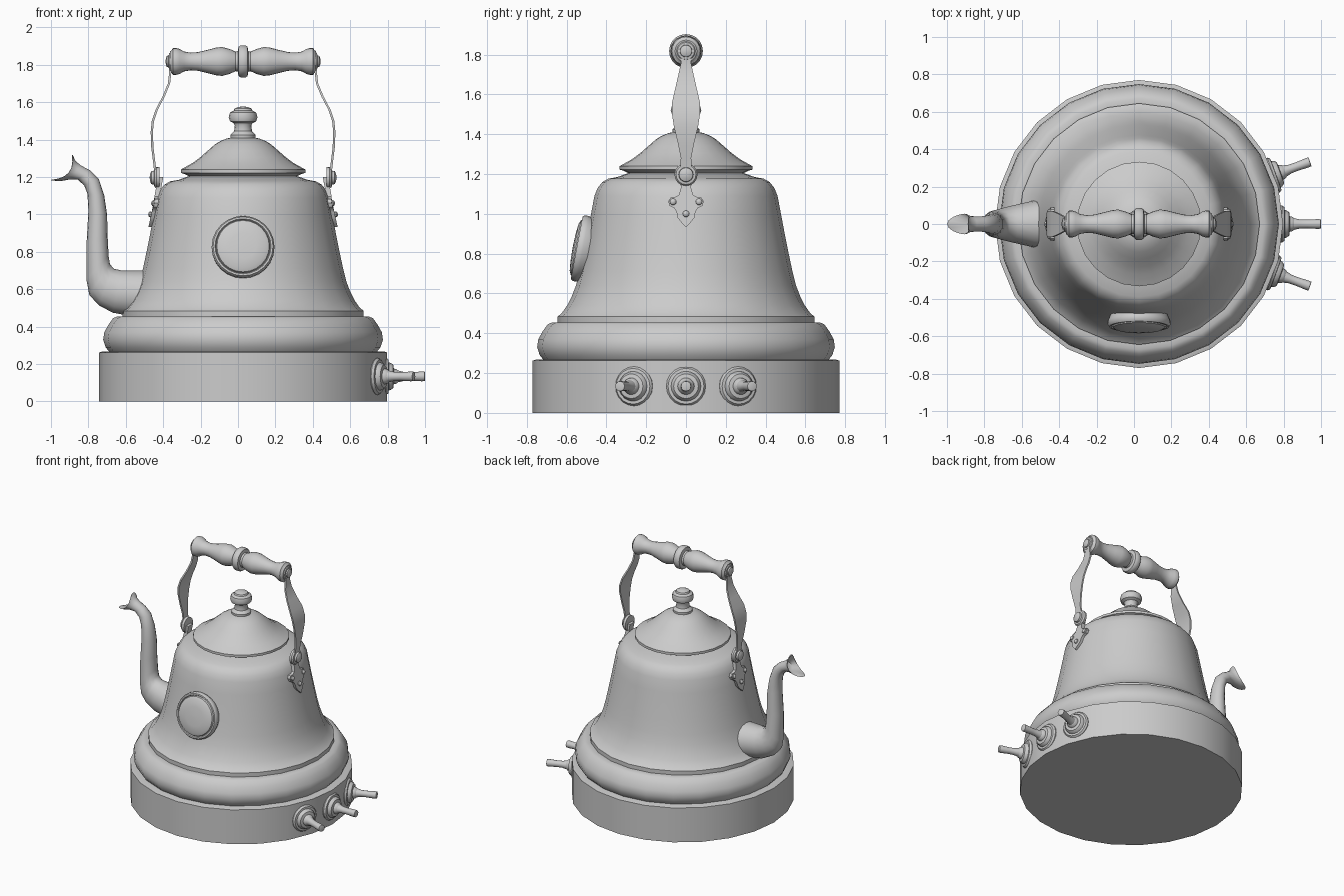
import bpy, bmesh, math
from mathutils import Vector, Matrix

CX = 0.027  # body axis sits slightly right of the model centre
metal = bpy.data.materials.new("plain grey metal")
metal.diffuse_color = (0.6, 0.6, 0.6, 1)


def finish(name, bm, angle=35):
    bmesh.ops.remove_doubles(bm, verts=bm.verts, dist=0.0004)
    bmesh.ops.recalc_face_normals(bm, faces=bm.faces)
    me = bpy.data.meshes.new(name)
    bm.to_mesh(me)
    bm.free()
    me.materials.append(metal)
    ob = bpy.data.objects.new(name, me)
    bpy.context.collection.objects.link(ob)
    bpy.ops.object.select_all(action='DESELECT')
    ob.select_set(True)
    bpy.context.view_layer.objects.active = ob
    bpy.ops.object.shade_smooth_by_angle(angle=math.radians(angle))
    return ob


def skin(name, rings, caps=True, angle=35):
    """Bridge equal closed rings of points."""
    bm = bmesh.new()
    vs = [[bm.verts.new(p) for p in ring] for ring in rings]
    n = len(vs[0])
    for a, b in zip(vs, vs[1:]):
        for i in range(n):
            j = (i + 1) % n
            bm.faces.new((a[i], a[j], b[j], b[i]))
    if caps:
        bm.faces.new(vs[0])
        bm.faces.new(vs[-1])
    return finish(name, bm, angle)


def lathe(name, profile, origin=(CX, 0, 0), axis=(0, 0, 1), seg=24, angle=35):
    """Spin (radius, height) points round an axis."""
    m = Matrix.Translation(origin) @ Vector(axis).to_track_quat('Z', 'Y').to_matrix().to_4x4()
    rings = [[m @ Vector((r * math.cos(k * math.tau / seg), r * math.sin(k * math.tau / seg), h))
              for k in range(seg)] for r, h in profile]
    return skin(name, rings, True, angle)


# base drum
lathe("base_drum", [(0.77, 0), (0.77, 0.262), (0.755, 0.267), (0.6, 0.267)])

# kettle body with rolled foot ring and rounded shoulder
lathe("kettle_body", [(0.6, 0.262), (0.715, 0.265), (0.735, 0.29), (0.748, 0.33), (0.742, 0.37),
                      (0.72, 0.41), (0.695, 0.445), (0.672, 0.455), (0.645, 0.455), (0.645, 0.485),
                      (0.625, 0.50), (0.597, 0.54), (0.572, 0.59), (0.553, 0.64), (0.535, 0.71),
                      (0.516, 0.80), (0.496, 0.90), (0.477, 1.0), (0.46, 1.09), (0.444, 1.13),
                      (0.42, 1.16), (0.39, 1.177), (0.345, 1.185), (0.29, 1.205)])

# lid
lathe("lid", [(0.27, 1.19), (0.29, 1.205), (0.315, 1.217), (0.333, 1.222), (0.333, 1.24), (0.315, 1.25),
              (0.27, 1.275), (0.23, 1.305), (0.19, 1.34), (0.15, 1.375), (0.12, 1.393),
              (0.085, 1.407), (0.03, 1.413)])
lathe("lid_knob", [(0.066, 1.40), (0.068, 1.425), (0.058, 1.435), (0.048, 1.445), (0.044, 1.475),
                   (0.05, 1.488), (0.07, 1.498), (0.077, 1.52), (0.07, 1.545), (0.05, 1.555),
                   (0.046, 1.566), (0.025, 1.575), (0.005, 1.577)], seg=16)

# round front badge, tilted with the wall
lathe("front_badge", [(0.155, -0.02), (0.168, 0.01), (0.168, 0.03), (0.16, 0.042), (0.15, 0.042),
                      (0.145, 0.034), (0.14, 0.046), (0.12, 0.055), (0.07, 0.060), (0.01, 0.062)],
      origin=(CX, -0.508, 0.822), axis=(0, -1, 0.19))

# spout: top edge x, z, bottom edge x, z, half width
SPOUT = [(-0.42, 0.70, -0.40, 0.44, 0.135), (-0.53, 0.70, -0.54, 0.45, 0.125),
         (-0.62, 0.70, -0.67, 0.475, 0.10), (-0.665, 0.71, -0.745, 0.515, 0.085),
         (-0.685, 0.735, -0.795, 0.57, 0.075), (-0.692, 0.78, -0.81, 0.65, 0.07),
         (-0.697, 0.88, -0.81, 0.84, 0.064), (-0.70, 1.0, -0.80, 1.02, 0.058),
         (-0.715, 1.10, -0.805, 1.11, 0.052), (-0.745, 1.19, -0.822, 1.155, 0.045),
         (-0.79, 1.235, -0.858, 1.187, 0.04), (-0.84, 1.262, -0.90, 1.187, 0.042),
         (-0.868, 1.285, -0.95, 1.178, 0.050), (-0.885, 1.32, -1.0, 1.182, 0.055)]


def spout_ring(tx, tz, bx, bz, w, pull=0.0, scale=1.0):
    c, h = Vector(((tx + bx) / 2, 0, (tz + bz) / 2)), Vector(((tx - bx) / 2, 0, (tz - bz) / 2))
    ring = []
    for k in range(16):
        a = k * math.tau / 16
        back = Vector((0.75, 0, -0.55)) * pull * math.sin(a) ** 2
        ring.append(c + scale * (h * math.cos(a) + Vector((0, w * math.sin(a), 0))) + back)
    return ring


rings = [spout_ring(*s) for s in SPOUT[:-2]]
rings += [spout_ring(*SPOUT[-2], pull=0.012), spout_ring(*SPOUT[-1], pull=0.05)]
rings += [spout_ring(*SPOUT[-1], pull=0.05, scale=0.93), spout_ring(*SPOUT[-3], scale=0.75)]
skin("spout", rings, angle=50)

# turned handle grip, mirrored from its right half
half = [(0.085, 0.014), (0.078, 0.024), (0.055, 0.028), (0.052, 0.04), (0.066, 0.07), (0.077, 0.11),
        (0.075, 0.14), (0.062, 0.19), (0.05, 0.24), (0.047, 0.28), (0.053, 0.315), (0.067, 0.34),
        (0.072, 0.358), (0.072, 0.375), (0.06, 0.382), (0.055, 0.39)]
lathe("handle_grip", [(r, -t) for r, t in reversed(half)] + half,
      origin=(CX, 0, 1.818), axis=(1, 0, 0), seg=20)

# strap centre line: x out from axis, z, half width
STRAP = [(0.392, 1.85, 0.02), (0.390, 1.82, 0.03), (0.389, 1.76, 0.025), (0.396, 1.70, 0.038),
         (0.425, 1.63, 0.054), (0.462, 1.56, 0.07), (0.482, 1.50, 0.07), (0.488, 1.44, 0.061),
         (0.485, 1.36, 0.042), (0.475, 1.28, 0.026), (0.468, 1.22, 0.03), (0.466, 1.17, 0.022)]
# wall bracket half outline: y, z
BRACKET = [(0.028, 1.20), (0.026, 1.13), (0.035, 1.095), (0.055, 1.085), (0.078, 1.082), (0.089, 1.062),
           (0.082, 1.04), (0.06, 1.03), (0.048, 1.012), (0.042, 0.98), (0.022, 0.955), (0.0, 0.932)]


def wall(z):  # wall distance from the axis near the shoulder
    return 0.477 + 0.19 * (1.0 - z)


for side, s in (("left", -1), ("right", 1)):
    rings = [[(CX + s * (x + t), w * y, z) for y, t in ((-1, -0.006), (1, -0.006), (1, 0.006), (-1, 0.006))]
             for x, z, w in STRAP]
    skin(side + "_handle_strap", rings)

    outline = BRACKET + [(-y, z) for y, z in reversed(BRACKET[:-1])]
    skin(side + "_bracket", [[(CX + s * (wall(z) + t - y * y), y, z) for y, z in outline]
                             for t in (-0.012, 0.016)])
    # pivot bolts at both strap ends
    bolt = [(0.056, -0.022), (0.058, -0.005), (0.05, 0.006), (0.037, 0.008), (0.035, 0.022), (0.018, 0.03), (0.003, 0.031)]
    lathe(side + "_lower_pivot", bolt, (CX + s * 0.468, 0, 1.197), (s, 0, 0), 16)
    lathe(side + "_grip_bolt", [(r * 0.85, h * 0.7) for r, h in bolt],
          (CX + s * 0.392, 0, 1.818), (s, 0, 0), 16)
    # bracket rivets
    for i, (y, z) in enumerate(((-0.065, 1.06), (0.065, 1.06), (0, 1.0))):
        lathe(f"{side}_rivet_{i}", [(0.017, 0), (0.016, 0.008), (0.01, 0.014), (0.002, 0.016)],
              (CX + s * (wall(z) + 0.014 - y * y), y, z), (s, 0, 0.19), 10)

# three control knobs fanned round the right of the base
for i, deg in enumerate((-20, 0, 20)):
    d = Vector((math.cos(math.radians(deg)), math.sin(math.radians(deg)), 0))
    o = Vector((CX, 0, 0.134))
    lathe(f"control_collar_{i}", [(0.097, 0.73), (0.099, 0.765), (0.09, 0.778), (0.075, 0.779), (0.072, 0.79),
                                  (0.062, 0.803), (0.042, 0.806), (0.038, 0.822), (0.024, 0.835)], o, d, 20)
    lathe(f"control_lever_{i}", [(0.034, 0.80), (0.031, 0.83), (0.024, 0.86), (0.023, 0.90),
                                 (0.026, 0.955), (0.025, 0.971), (0.018, 0.973)], o, d, 12)
